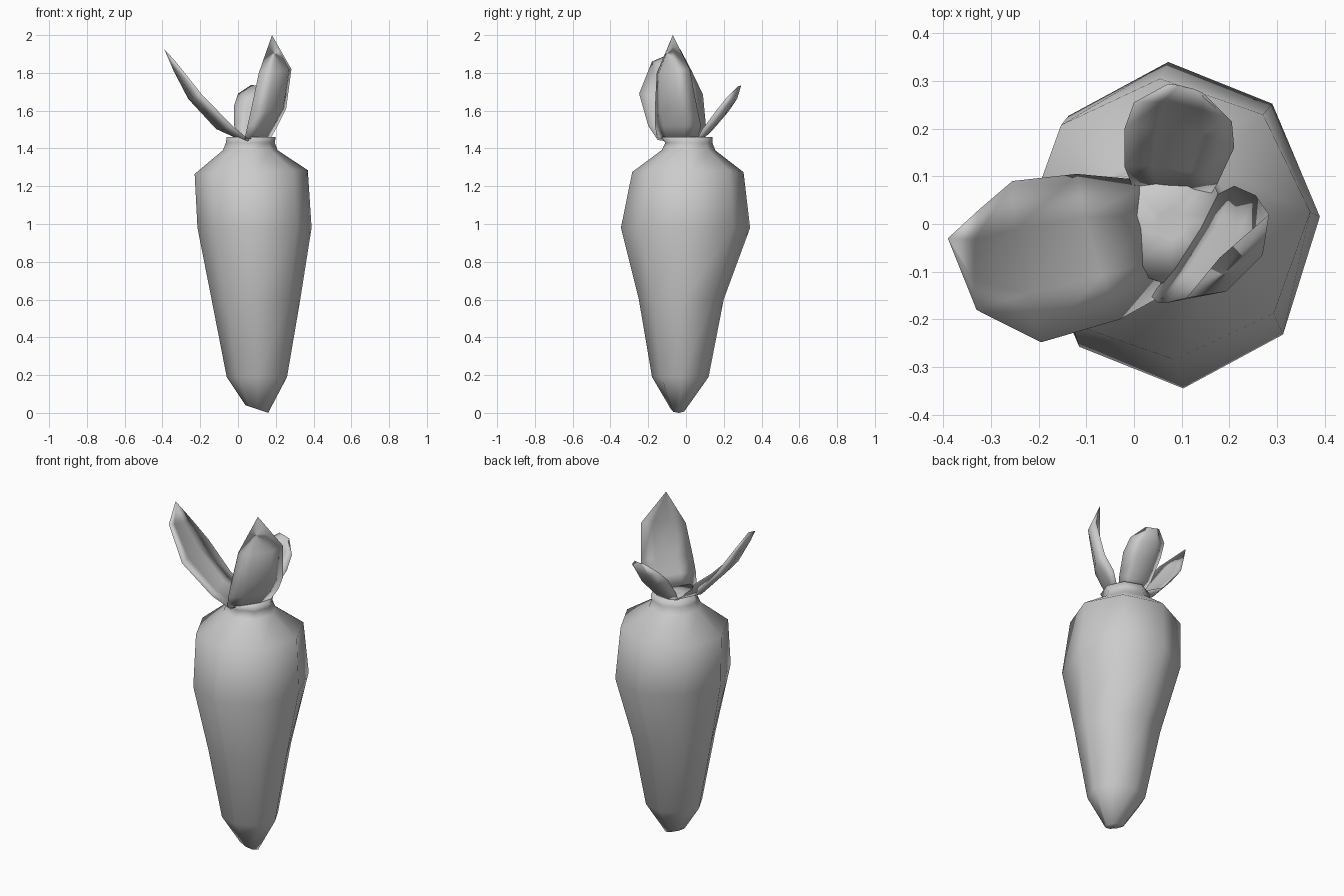
import bpy, bmesh, math
from mathutils import Vector

if "Cube" in bpy.data.objects:
    bpy.data.objects.remove(bpy.data.objects["Cube"])


def loft(name, rows, caps=True):
    """Skin a stack of closed cross-sections and shade it smooth."""
    bm = bmesh.new()
    rings = [[bm.verts.new(p) for p in row] for row in rows]
    n = len(rings[0])
    for a, b in zip(rings, rings[1:]):
        for i in range(n):
            j = (i + 1) % n
            bm.faces.new((a[i], a[j], b[j], b[i]))
    if caps:
        bm.faces.new(rings[0][::-1])
        bm.faces.new(rings[-1])
    bmesh.ops.remove_doubles(bm, verts=bm.verts, dist=0.0005)
    bmesh.ops.recalc_face_normals(bm, faces=bm.faces)
    for f in bm.faces:
        f.smooth = True
    me = bpy.data.meshes.new(name)
    bm.to_mesh(me)
    bm.free()
    ob = bpy.data.objects.new(name, me)
    bpy.context.collection.objects.link(ob)
    return ob


def ring(x0, x1, y0, y1, z, tilt=0.0):
    """Eight-sided ring filling the given x and y extents; tilt raises the -x side."""
    pts = []
    for k in range(8):
        a = math.radians(45 * k + 3)
        c, s = math.cos(a), math.sin(a)
        pts.append(((x0 + x1) / 2 + c * (x1 - x0) / 2,
                    (y0 + y1) / 2 + s * (y1 - y0) / 2, z - tilt * c))
    return pts


def leaf(name, out, stations, tip):
    """Cupped leaf: each station is left edge, right edge and outward bulge."""
    out = Vector(out).normalized()
    rows = []
    for left, right, bulge in stations:
        l, r = Vector(left), Vector(right)
        o1, o2 = l.lerp(r, 0.28) + out * bulge, l.lerp(r, 0.72) + out * bulge
        i1, i2 = (l.lerp(r, 0.3) + out * bulge * 0.5,
                  l.lerp(r, 0.7) + out * bulge * 0.5)
        rows.append([l, o1, o2, r, i2, i1])
    if tip:
        rows.append([Vector(tip) + out * 0.0001 * k for k in range(6)])
    return loft(name, rows)


# root body with shoulder and neck
loft("root", [
    ring(0.04, 0.16, -0.08, 0.00, 0.02, 0.02),
    ring(-0.06, 0.26, -0.18, 0.12, 0.19),
    ring(-0.14, 0.33, -0.25, 0.20, 0.60),
    ring(-0.215, 0.39, -0.345, 0.34, 0.98),
    ring(-0.23, 0.37, -0.285, 0.305, 1.275, -0.01),
    ring(-0.08, 0.21, -0.13, 0.155, 1.39),
    ring(-0.065, 0.195, -0.11, 0.14, 1.43),
    ring(-0.06, 0.20, -0.13, 0.14, 1.46),
    ring(0.05, 0.11, -0.03, 0.03, 1.455),
])

# long leaf leaning left
leaf("left_leaf", (-0.73, 0, -0.68), [
    ((0.06, -0.15, 1.445), (0.04, 0.09, 1.445), 0.015),
    ((-0.03, -0.20, 1.52), (-0.12, 0.105, 1.525), 0.03),
    ((-0.195, -0.248, 1.69), (-0.255, 0.09, 1.685), 0.035),
    ((-0.33, -0.18, 1.86), (-0.325, 0.03, 1.81), 0.02),
], (-0.39, -0.03, 1.925))

# upright leaf at the front right
leaf("right_leaf", (0.7, -0.7, 0), [
    ((0.035, -0.15, 1.45), (0.17, 0.06, 1.45), 0.02),
    ((0.05, -0.165, 1.52), (0.21, 0.08, 1.52), 0.03),
    ((0.07, -0.165, 1.61), (0.255, 0.06, 1.61), 0.05),
    ((0.11, -0.155, 1.80), (0.283, 0.02, 1.82), 0.05),
], (0.18, -0.07, 2.0))

# short leaf leaning back
leaf("back_leaf", (0, 0.75, -0.65), [
    ((0.16, 0.06, 1.45), (0.0, 0.07, 1.45), 0.015),
    ((0.175, 0.085, 1.50), (-0.02, 0.12, 1.52), 0.035),
    ((0.21, 0.16, 1.60), (-0.02, 0.20, 1.63), 0.045),
    ((0.205, 0.215, 1.67), (0.0, 0.255, 1.69), 0.035),
    ((0.145, 0.275, 1.73), (0.07, 0.293, 1.737), 0.005),
], None)
